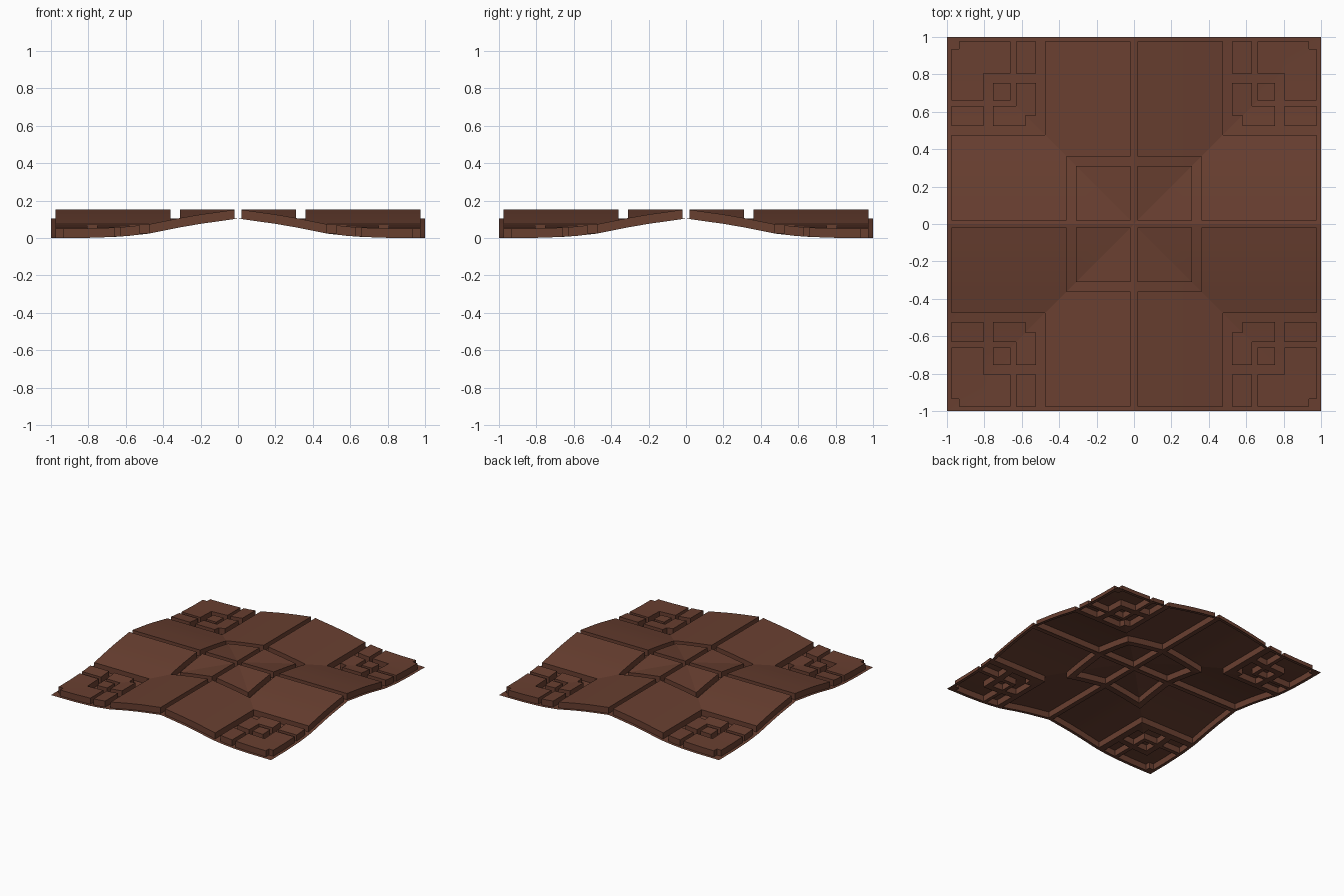
import bpy, bmesh, math

cube = bpy.data.objects.get("Cube")
if cube:
    bpy.data.objects.remove(cube, do_unlink=True)

PANEL_RISE = 0.05

# Ridge-to-corner height profile: (distance from nearest axis, height)
PROFILE = [(0, .104), (.1, .09), (.2, .076), (.31, .057), (.36, .047), (.475, .024),
           (.58, .012), (.66, .006), (.805, .001), (1, 0)]

# Panel shapes in one quadrant, as boxes (x0, y0, x1, y1); joined boxes form an L.
# Each is also reflected across the diagonal.
PANELS = [
    (.02, .02, .31, .31),       # centre square
    (.02, .36, .475, .975),     # large L panel
    (.525, .805, .63, .975),    # edge tablet
    (.66, .805, .935, .975),    # outer corner L with notched tip
    (.805, .66, .935, .975),
    (.525, .58, .63, .755),     # inner corner L with notched tip
    (.58, .58, .63, .63),
    (.66, .66, .755, .755),     # small square
]
# Outer corner arm that stops short of the notch
PANELS.append((.66, .805, .975, .935))


def height(t):
    for (t0, h0), (t1, h1) in zip(PROFILE, PROFILE[1:]):
        if t <= t1:
            return h0 + (h1 - h0) * (t - t0) / (t1 - t0)
    return PROFILE[-1][1]


def is_panel(x, y):
    return any(a < u < c and b < v < d
               for a, b, c, d in PANELS for u, v in ((x, y), (y, x)))


# Grid lines follow every panel edge and profile step
lines = sorted({v for box in PANELS for v in box} | {t for t, _ in PROFILE})
bm = bmesh.new()
grid = [[bm.verts.new((x, y, height(min(x, y)))) for y in lines] for x in lines]
raised = []
for i in range(len(lines) - 1):
    for j in range(len(lines) - 1):
        a, b, c, d = grid[i][j], grid[i + 1][j], grid[i + 1][j + 1], grid[i][j + 1]
        # Cells on the diagonal are split along the valley crease
        corners = [(a, b, c), (a, c, d)] if i == j else [(a, b, c, d)]
        faces = [bm.faces.new(vs) for vs in corners]
        if is_panel((a.co.x + c.co.x) / 2, (a.co.y + c.co.y) / 2):
            raised += faces

# Raise the panels, leaving vertical walls and an open underside
out = bmesh.ops.extrude_face_region(bm, geom=raised)
top = [g for g in out["geom"] if isinstance(g, bmesh.types.BMVert)]
bmesh.ops.translate(bm, verts=top, vec=(0, 0, PANEL_RISE))
old = [f for f in raised if f.is_valid]
if old:
    bmesh.ops.delete(bm, geom=old, context='FACES')
bmesh.ops.delete(bm, geom=[v for v in bm.verts if not v.link_faces], context='VERTS')
bmesh.ops.recalc_face_normals(bm, faces=bm.faces)
if sum(f.normal.z * f.calc_area() for f in bm.faces) < 0:
    bmesh.ops.reverse_faces(bm, faces=bm.faces)

mesh = bpy.data.meshes.new("carved_tile")
bm.to_mesh(mesh)
bm.free()
tile = bpy.data.objects.new("carved_tile", mesh)
bpy.context.collection.objects.link(tile)

# Brown clay material
brown = bpy.data.materials.new("clay_brown")
brown.use_nodes = True
colour = (.141, .050, .030, 1)
brown.diffuse_color = colour
bsdf = next(n for n in brown.node_tree.nodes if n.type == 'BSDF_PRINCIPLED')
bsdf.inputs["Base Color"].default_value = colour
bsdf.inputs["Roughness"].default_value = .8
mesh.materials.append(brown)

# Mirror the quadrant into the full tile
mirror = tile.modifiers.new("mirror_quadrants", 'MIRROR')
mirror.use_axis = (True, True, False)
mirror.merge_threshold = .0005

bpy.ops.object.select_all(action='DESELECT')
tile.select_set(True)
bpy.context.view_layer.objects.active = tile
bpy.ops.object.modifier_apply(modifier=mirror.name)
bpy.ops.object.shade_smooth_by_angle(angle=math.radians(6))
